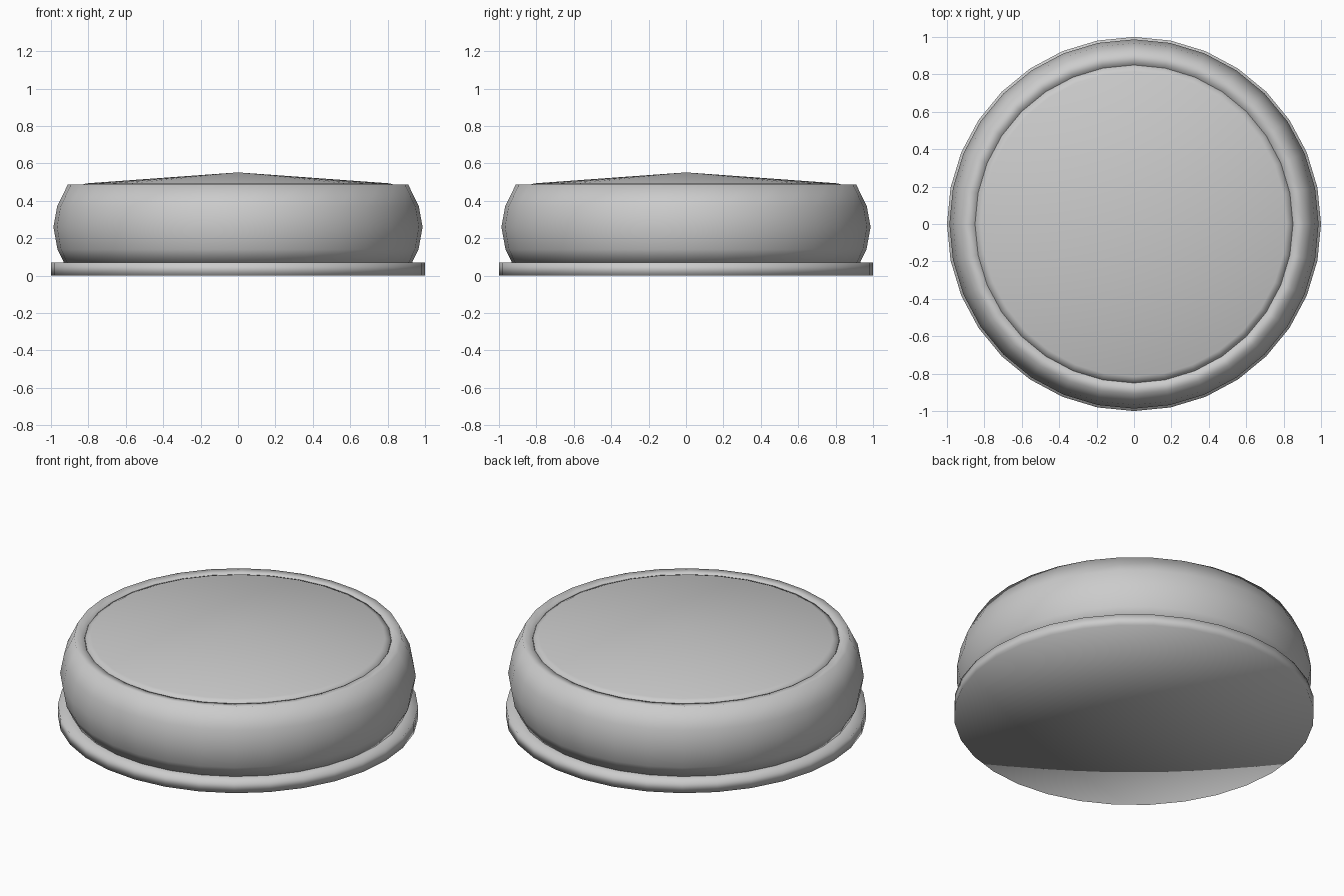
import bpy, bmesh, math

if "Cube" in bpy.data.objects:
    bpy.data.objects.remove(bpy.data.objects["Cube"])

SIDES = 32


def lathe(name, profile):
    """Spin (radius, z) points about z; radius 0 makes a pole."""
    bm = bmesh.new()
    rings = []
    for r, z in profile:
        if r == 0:
            rings.append([bm.verts.new((0, 0, z))])
        else:
            rings.append([bm.verts.new((r * math.cos(2 * math.pi * i / SIDES),
                                        r * math.sin(2 * math.pi * i / SIDES), z))
                          for i in range(SIDES)])
    for a, b in zip(rings, rings[1:]):
        for i in range(SIDES):
            j = (i + 1) % SIDES
            if len(a) == 1:
                bm.faces.new((a[0], b[j], b[i]))
            elif len(b) == 1:
                bm.faces.new((a[i], a[j], b[0]))
            else:
                bm.faces.new((a[i], a[j], b[j], b[i]))
    bmesh.ops.recalc_face_normals(bm, faces=bm.faces)
    for f in bm.faces:
        f.smooth = True
    mesh = bpy.data.meshes.new(name)
    bm.to_mesh(mesh)
    bm.free()
    obj = bpy.data.objects.new(name, mesh)
    bpy.context.collection.objects.link(obj)
    return obj


# Thin flange under the body
lathe("base_flange", [(0, 0), (1.0, 0), (1.0, 0.07), (0.92, 0.07), (0, 0.07)])

# Bulging body with a narrow rim, and a shallow conical lid set inside it
lathe("bulging_body", [(0, 0.068), (0.93, 0.068), (0.965, 0.14), (0.987, 0.26),
                       (0.967, 0.37), (0.91, 0.487), (0.853, 0.48), (0.84, 0.44), (0, 0.44)])
lathe("conical_lid", [(0, 0.45), (0.85, 0.45), (0.85, 0.478), (0.815, 0.493), (0, 0.552)])
